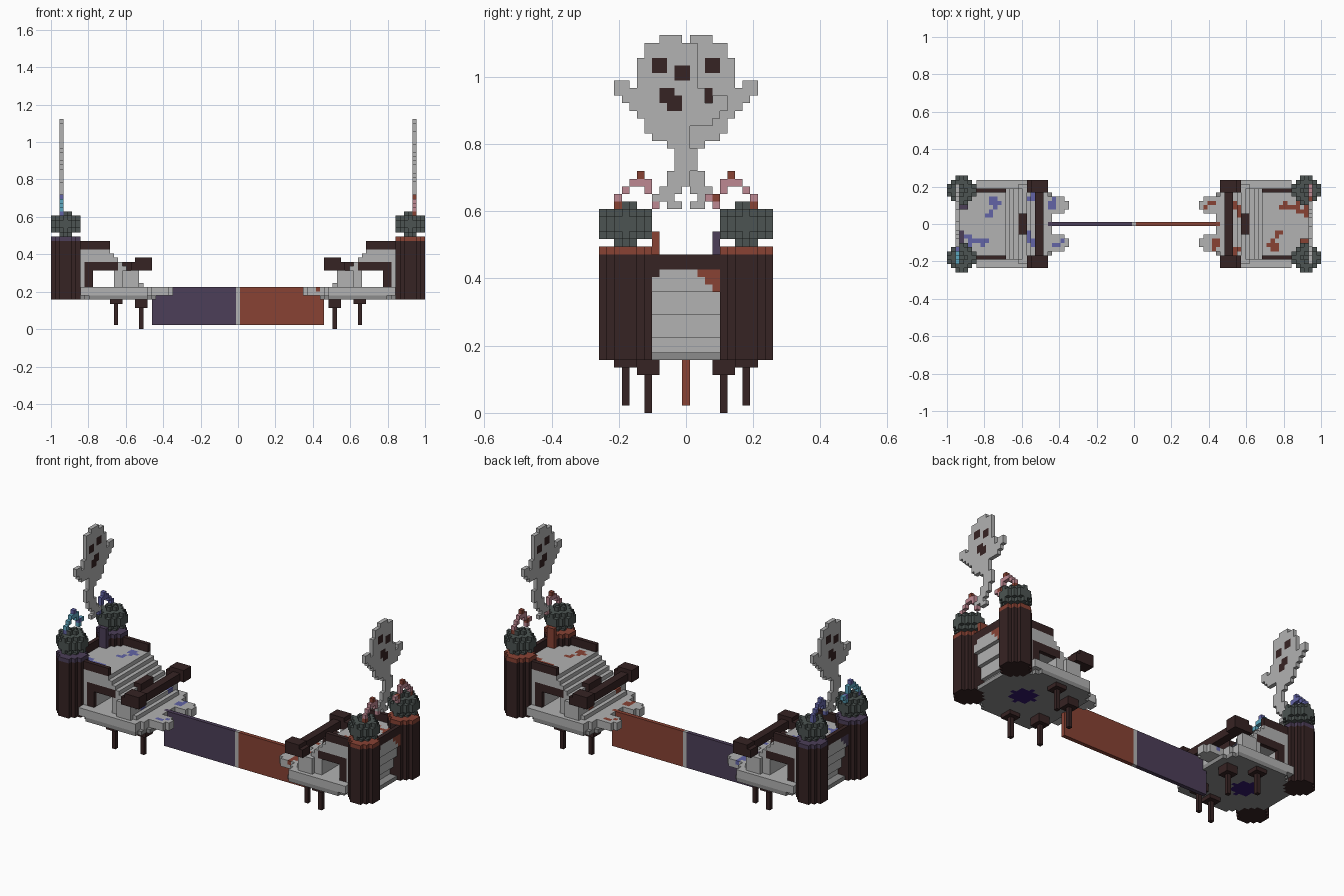
import bpy
import bmesh
import random
from mathutils import Vector

U = 2 / 89  # one block
cube = bpy.data.objects.get("Cube")
if cube:
    bpy.data.objects.remove(cube)


def srgb(hexa):
    vals = [int(hexa[n:n + 2], 16) / 255 for n in (0, 2, 4)]
    return [((v + 0.055) / 1.055) ** 2.4 if v > 0.04 else v / 12.92 for v in vals] + [1]


PALETTE = {"dark_wood": "362323", "pale_stone": "b2b2b2", "grey_stone": "8c8c8c",
           "slate": "4c5452", "brick_red": "884234", "dusk_purple": "4c3e58",
           "violet_blue": "6264a6", "pink": "be8892", "sky_blue": "5ca6be",
           "deep_purple": "321868"}
MATS = {}
for name, hexa in PALETTE.items():
    m = bpy.data.materials.new(name)
    m.use_nodes = True
    m.diffuse_color = srgb(hexa)
    m.node_tree.nodes["Principled BSDF"].inputs["Base Color"].default_value = srgb(hexa)
    MATS[name] = m

cells = {}  # block position -> (part, colour)


def fill(part, color, xs, ys, zs, rule=None):
    """Fill an inclusive block range, optionally limited by a rule."""
    for i in range(xs[0], xs[1] + 1):
        for j in range(ys[0], ys[1] + 1):
            for k in range(zs[0], zs[1] + 1):
                if rule is None or rule(i, j, k):
                    cells[i, j, k] = (part, color)


def carve(xs, ys, zs):
    for c in list(cells):
        if all(r[0] <= v <= r[1] for v, r in zip(c, (xs, ys, zs))):
            del cells[c]


def both(part, color, xs, ys, zs, rule=None):
    """Fill a range and its mirror across the middle."""
    fill(part, color, xs, ys, zs, rule)
    fill(part, color, xs, (-ys[1], -ys[0]), zs, rule)


def paint(i, j, color, top=20):
    """Recolour the highest stone block of a column."""
    for k in range(top, 6, -1):
        if (i, j, k) in cells:
            if "stone" in cells[i, j, k][1]:
                cells[i, j, k] = (cells[i, j, k][0], color)
            return


def base():
    fill("base", "grey_stone", (20, 41), (-10, 10), (7, 7),
         lambda i, j, k: abs(j) <= min(10, 5 + (i - 19) * 2, 45 - i))
    fill("base", "pale_stone", (20, 37), (-10, 10), (8, 9),
         lambda i, j, k: abs(j) <= min(10, 4 + (i - 19) * 2))
    both("base", "pale_stone", (16, 24), (2, 6), (8, 9),
         lambda i, j, k: abs(abs(j) - 4.5) < (1 if i < 17 else 2 if i < 20 else 3))
    fill("base", "deep_purple", (29, 36), (-4, 4), (7, 7),
         lambda i, j, k: (i - 32) ** 2 + j * j <= 9)


def keep():
    # stairs, platform and the stepped back wall
    fill("stairs", "pale_stone", (21, 30), (-8, 8), (10, 18),
         lambda i, j, k: k < i - 12)
    fill("platform", "pale_stone", (31, 37), (-8, 8), (10, 18))
    fill("platform", "pale_stone", (38, 42), (-4, 4), (8, 18),
         lambda i, j, k: i <= 39 + (k - 7) // 3)
    fill("platform", "pale_stone", (38, 41), (-8, 8), (17, 18))
    fill("back_beam", "dark_wood", (42, 42), (-4, 4), (19, 20))
    both("back_beam", "dark_wood", (42, 42), (4, 4), (18, 18))
    both("side_rail", "dark_wood", (31, 37), (8, 8), (19, 20))
    both("door_frame", "dark_wood", (29, 36), (8, 8), (14, 15))
    both("door_frame", "dark_wood", (35, 36), (8, 8), (10, 13))
    carve((30, 34), (-8, 8), (10, 13))
    # inner gate
    both("gate", "pale_stone", (24, 27), (8, 9), (10, 13), lambda i, j, k: k < i - 10)
    fill("gate", "dark_wood", (22, 23), (-8, 8), (14, 15))
    both("gate", "dark_wood", (21, 25), (8, 10), (14, 16),
         lambda i, j, k: k < 16 or i < 25)
    fill("stair_block", "dark_wood", (26, 27), (-2, 2), (13, 15))


def tower(side):
    cx, cy = 41, 8 * side
    ys = (cy - 3, cy + 3)
    disc = lambda r: lambda i, j, k: (i - cx) ** 2 + (j - cy) ** 2 <= r
    name = "rear_" if side > 0 else "front_"
    fill(name + "tower", "dark_wood", (38, 44), ys, (7, 20), disc(10))
    fill(name + "tower_band", "band", (38, 44), ys, (21, 21), disc(10))
    fill(name + "tower_cap", "slate", (40, 42), (cy - 1, cy + 1), (22, 22), disc(1))
    fill(name + "tower_cap", "slate", (38, 44), ys, (23, 26),
         lambda i, j, k: disc(10)(i, j, k) and
         not (k in (23, 26) and disc(4)(i, j, k) is False and (i + j) % 2))
    fill(name + "tower_cap", "slate", (40, 42), (cy - 1, cy + 1), (27, 27),
         lambda i, j, k: (i + j) % 2 == 0)
    # smoke curling out of the cap
    path = [(1, 27), (1, 28), (0, 29), (-1, 30), (-2, 31), (-2, 30),
            (-3, 30), (-3, 29), (-4, 28), (-5, 28), (-4, 27)]
    for n, (dj, k) in enumerate(path):
        shade = "smoke_rear" if side > 0 else "smoke_front"
        if n % 4 == 0:
            shade = "splash"
        cells[42, side * (8 + dj), k] = (name + "smoke", shade)


def legs():
    for i, j, low in ((29, 8, 1), (23, 5, 0)):
        both("legs", "dark_wood", (i, i), (j, j), (low, 6))
        both("legs", "dark_wood", (i - 1, i + 1), (j - 1, j + 1), (5 + (j == 8), 6))


def ghost():
    # widths of the floating spirit, from the head down to the tail
    rows = [(-3, -1), (-5, 1), (-5, 1), (-6, 1), (-6, 1), (-6, 1), (-6, 1), (-9, 2),
            (-8, 2), (-7, 5), (-6, 4), (-5, 3), (-5, 0), (-4, 0), (-2, 0), (-1, 1),
            (-1, 1), (-1, 1), (-2, 0), (-2, 0), (-3, -1), (-4, -2), (-2, -1)]
    for n, span in enumerate(rows):
        fill("spirit", "pale_stone", (42, 42), span, (49 - n, 49 - n))
    fill("spirit", "pale_stone", (42, 42), (-9, -8), (43, 43))
    fill("spirit", "pale_stone", (42, 42), (4, 5), (41, 41))
    for j, k in ((-4, 45), (-1, 44)):
        fill("spirit", "dark_wood", (42, 42), (j, j + 1), (k, k + 1))
    fill("spirit", "dark_wood", (42, 42), (-3, -1), (40, 42),
         lambda i, j, k: abs(j + k - 39) < 2)


def splashes():
    rng = random.Random(4)
    # stains on the platform, stairs and floor
    for i, j, count in ((39, 4, 12), (35, -2, 9), (24, 5, 9), (25, -6, 9), (18, 5, 4), (20, -4, 6)):
        for _ in range(count):
            paint(i, j, "splash")
            step = rng.choice(((-1, 0), (0, -1), (1, 0), (0, 1), (-1, -1)))
            i, j = i + step[0], j + step[1]
    fill("platform", "band", (41, 42), (2, 4), (16, 18), lambda i, j, k: j + k > 19)
    fill("drip", "band", (40, 41), (-4, -4), (19, 23))


def build_mesh(name, blocks, occupied):
    """Turn blocks into one mesh, keeping only the exposed faces."""
    bm = bmesh.new()
    verts, slots = {}, []

    def vert(p):
        key = tuple(p)
        if key not in verts:
            verts[key] = bm.verts.new((p[0] * U / 2, p[1] * U / 2, (p[2] + 1) * U / 2))
        return verts[key]

    for c, color in blocks.items():
        if color not in slots:
            slots.append(color)
        for axis in range(3):
            for s in (1, -1):
                d, a, b = (Vector([float(n == (axis + t) % 3) for n in range(3)]) for t in range(3))
                d *= s
                if tuple(int(p + q) for p, q in zip(c, d)) in occupied:
                    continue
                mid = Vector(c) * 2 + d
                ring = [mid + a + b, mid - a + b, mid - a - b, mid + a - b]
                face = bm.faces.new([vert(p) for p in (ring if s > 0 else ring[::-1])])
                face.material_index = slots.index(color)
    me = bpy.data.meshes.new(name)
    bm.to_mesh(me)
    bm.free()
    for color in slots:
        me.materials.append(MATS[color])
    bpy.context.collection.objects.link(bpy.data.objects.new(name, me))


base()
keep()
for side in (1, -1):
    tower(side)
legs()
ghost()
splashes()

# two islands, the second turned half around and recoloured
ISLANDS = {"left_": (1, {"band": "brick_red", "splash": "brick_red",
                         "smoke_front": "pink", "smoke_rear": "pink"}),
           "right_": (-1, {"band": "dusk_purple", "splash": "violet_blue",
                           "smoke_front": "violet_blue", "smoke_rear": "sky_blue"})}
island, cells = cells, {}
for prefix, (s, colors) in ISLANDS.items():
    for (i, j, k), (part, color) in island.items():
        cells[s * i, s * j, k] = (prefix + part, colors.get(color, color))

# wall joining the islands
fill("left_bridge", "brick_red", (1, 20), (0, 0), (1, 9))
fill("right_bridge", "dusk_purple", (-20, -1), (0, 0), (1, 9))
fill("bridge_joint", "pale_stone", (0, 0), (0, 0), (1, 9))

parts = {}
for c, (part, color) in cells.items():
    parts.setdefault(part, {})[c] = color
for part, blocks in parts.items():
    build_mesh(part, blocks, cells)
